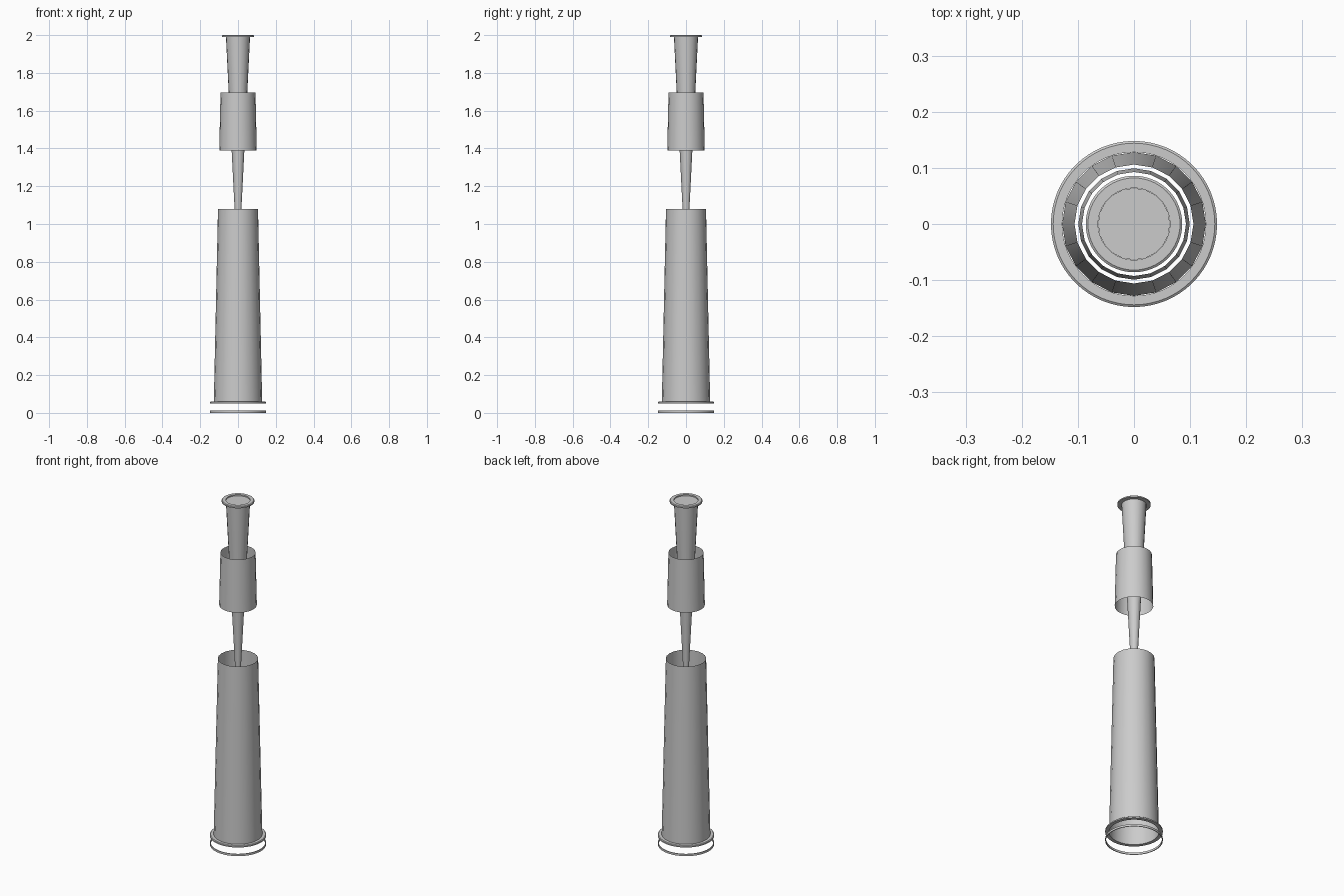
import bpy, bmesh, math

if "Cube" in bpy.data.objects:
    bpy.data.objects.remove(bpy.data.objects["Cube"])

grey = bpy.data.materials.new("light grey")
grey.diffuse_color = (0.6, 0.6, 0.6, 1)
grey.use_nodes = True
grey.node_tree.nodes["Principled BSDF"].inputs["Base Color"].default_value = grey.diffuse_color


def lathe(name, profile, sides, closed=False):
    """Spin a list of (radius, height) points around z."""
    bm = bmesh.new()
    rings = []
    for r, z in profile:
        if r == 0:
            rings.append([bm.verts.new((0, 0, z))] * sides)
        else:
            rings.append([bm.verts.new((r * math.cos(a), r * math.sin(a), z))
                          for a in (2 * math.pi * i / sides for i in range(sides))])
    pairs = list(zip(rings, rings[1:]))
    if closed:
        pairs.append((rings[-1], rings[0]))
    for low, high in pairs:
        for i in range(sides):
            j = (i + 1) % sides
            corners = list(dict.fromkeys((low[i], low[j], high[j], high[i])))
            bm.faces.new(corners)
    mesh = bpy.data.meshes.new(name)
    bm.to_mesh(mesh)
    bm.free()
    mesh.materials.append(grey)
    obj = bpy.data.objects.new(name, mesh)
    bpy.context.collection.objects.link(obj)
    bpy.context.view_layer.objects.active = obj
    obj.select_set(True)
    bpy.ops.object.shade_smooth_by_angle(angle=math.radians(35))
    obj.select_set(False)
    return obj


def body_radius(z):
    """Outer taper shared by both open shells."""
    return 0.128 - 0.0216 * (z - 0.06)


# open tapered shells along one common taper
for name, z0, z1 in (("lower_tube", 0.055, 1.08), ("upper_sleeve", 1.39, 1.695)):
    lathe(name, [(body_radius(z0), z0), (body_radius(z1), z1)], 20)

# thin ring on the ground
lathe("base_ring", [(0.144, 0), (0.148, 0), (0.148, 0.012), (0.144, 0.012)], 64, True)

# flange around the foot of the lower tube
lathe("foot_flange", [(0.128, 0.05), (0.148, 0.05), (0.148, 0.057),
                      (0.144, 0.06), (0.128, 0.06)], 64, True)

# inner core narrowing downwards, closed just under the rim
lathe("inner_core", [(0, 0.8), (0.004, 0.8), (0.064, 1.993), (0, 1.993)], 20)

# flat rim at the top
lathe("top_rim", [(0.064, 1.99), (0.086, 1.99), (0.086, 1.997),
                  (0.082, 2.0), (0.064, 2.0)], 64, True)
